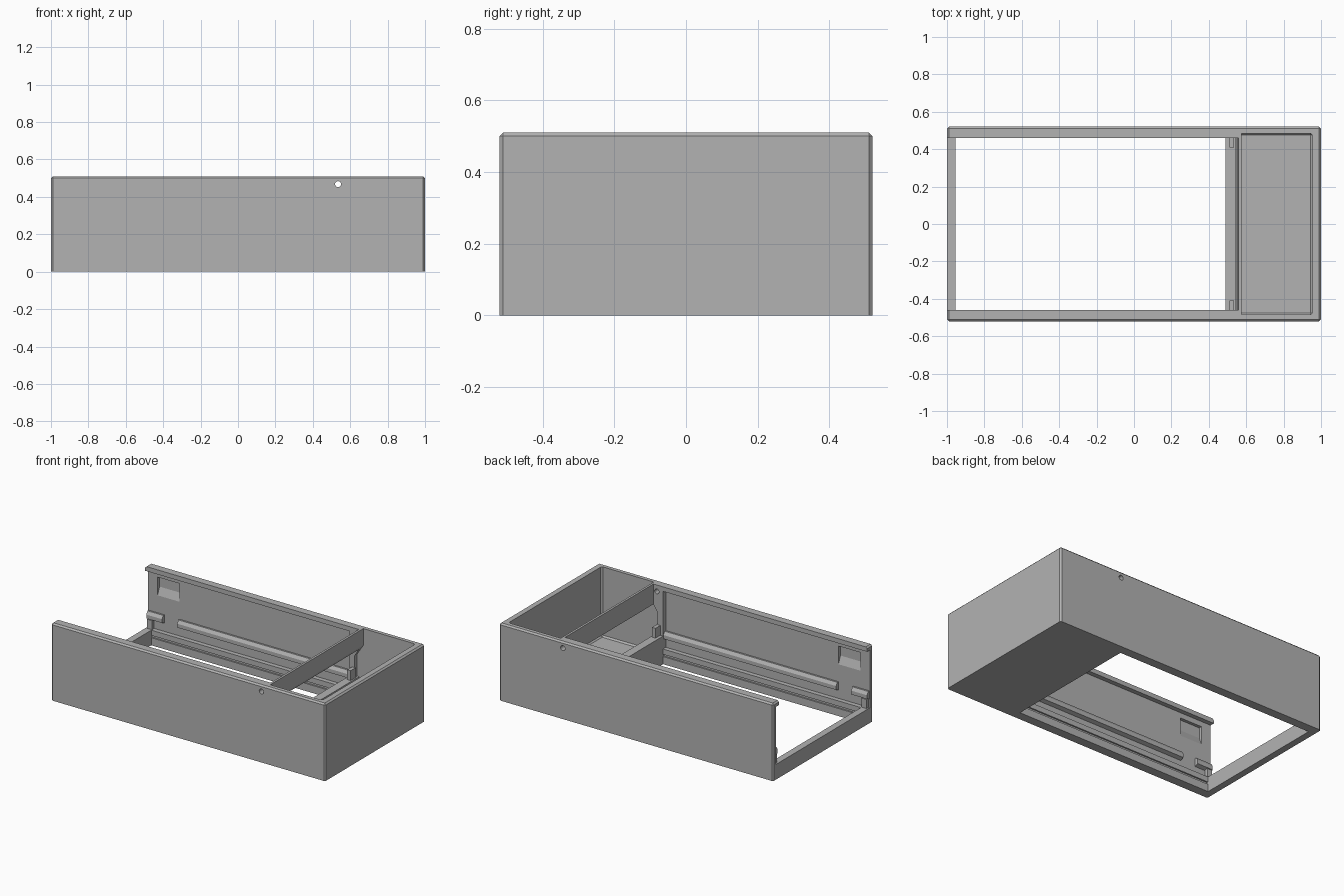
import bpy, bmesh, math
from mathutils import Vector

cube = bpy.data.objects.get("Cube")
if cube:
    bpy.data.objects.remove(cube, do_unlink=True)

grey = bpy.data.materials.new("metal grey")
grey.use_nodes = True
grey.diffuse_color = (0.45, 0.45, 0.45, 1)
grey.node_tree.nodes["Principled BSDF"].inputs["Base Color"].default_value = (0.45, 0.45, 0.45, 1)


def prism(name, points, direction):
    """Extrude a closed 3D outline along a direction."""
    bm = bmesh.new()
    face = bm.faces.new([bm.verts.new(p) for p in points])
    out = bmesh.ops.extrude_face_region(bm, geom=[face])
    moved = [g for g in out["geom"] if isinstance(g, bmesh.types.BMVert)]
    bmesh.ops.translate(bm, verts=moved, vec=Vector(direction))
    bmesh.ops.recalc_face_normals(bm, faces=bm.faces)
    mesh = bpy.data.meshes.new(name)
    bm.to_mesh(mesh)
    bm.free()
    mesh.materials.append(grey)
    obj = bpy.data.objects.new(name, mesh)
    bpy.context.collection.objects.link(obj)
    return obj


def box(name, x0, x1, y0, y1, z0, z1):
    return prism(name, [(x0, y0, z0), (x1, y0, z0), (x1, y1, z0), (x0, y1, z0)], (0, 0, z1 - z0))


def bevel_edges(obj, width, keep):
    bm = bmesh.new()
    bm.from_mesh(obj.data)
    edges = [e for e in bm.edges if keep(e)]
    bmesh.ops.bevel(bm, geom=edges, offset=width, segments=1, affect='EDGES', profile=0.5)
    bm.to_mesh(obj.data)
    bm.free()


def cut(target, cutter):
    cutter.hide_render = True
    mod = target.modifiers.new("cut", 'BOOLEAN')
    mod.operation = 'DIFFERENCE'
    mod.solver = 'EXACT'
    mod.object = cutter
    bpy.context.view_layer.objects.active = target
    bpy.ops.object.modifier_apply(modifier=mod.name)
    bpy.data.objects.remove(cutter, do_unlink=True)


# Outer housing with chamfered upright and top edges
housing = box("housing", -1, 1, -0.52, 0.52, 0, 0.51)
bevel_edges(housing, 0.01, lambda e: max(v.co.z for v in e.verts) > 0.1)

# Main opening: bottom hole, undercut side walls, open top and end
cut(housing, box("bottom_cutter", -0.955, 0.49, -0.46, 0.46, -0.1, 0.3))
cut(housing, box("undercut_cutter", -1.1, 0.49, -0.49, 0.49, 0.1, 0.48))
cut(housing, box("top_cutter", -1.1, 0.56, -0.46, 0.46, 0.185, 0.6))

# Closed compartment, leaving tapered brackets beside the partition
outline = [(0.955, 0.05), (0.955, 0.6), (0.575, 0.6), (0.575, 0.4),
           (0.53, 0.33), (0.53, 0.185), (0.545, 0.185), (0.545, 0.05)]
room = prism("room_cutter", [(x, -0.485, z) for x, z in outline], (0, 0.97, 0))
bevel_edges(room, 0.01, lambda e: e.calc_length() > 0.3 and
            all(v.co.z < 0.1 or v.co.x > 0.9 for v in e.verts))
cut(housing, room)

# Round hole through both long walls
ring = [(0.535 + 0.016 * math.cos(a * math.pi / 10), -0.7,
         0.468 + 0.016 * math.sin(a * math.pi / 10)) for a in range(20)]
cut(housing, prism("hole_cutter", ring, (0, 1.4, 0)))

for side, label in ((-1, "front"), (1, "back")):
    # Finger recess with a sloping floor
    recess = [(0.48, 0.445), (0.51, 0.445), (0.51, 0.375), (0.48, 0.3)]
    cut(housing, prism("recess_cutter", [(-0.93, side * y, z) for y, z in recess], (0.16, 0, 0)))
    # Shallow groove along the bottom flange
    cut(housing, box("groove_cutter", -0.955, 0.49, *sorted((side * 0.45, side * 0.47)), 0.05, 0.065))

    # Guide rails: one long, one short at the open end
    rail = [(0.492, 0.155), (0.465, 0.165), (0.465, 0.19), (0.478, 0.21), (0.492, 0.21)]
    for part, x0, x1 in (("long", -0.77, 0.495), ("short", -0.995, -0.88)):
        prism(f"{label}_{part}_rail", [(x0, side * y, z) for y, z in rail], (x1 - x0, 0, 0))

    # Corner post under the short rail and stop tab on the partition
    box(f"{label}_post", -0.99, -0.955, *sorted((side * 0.467, side * 0.492)), 0.095, 0.16)
    box(f"{label}_stop_tab", 0.51, 0.535, *sorted((side * 0.41, side * 0.465)), 0.18, 0.25)
